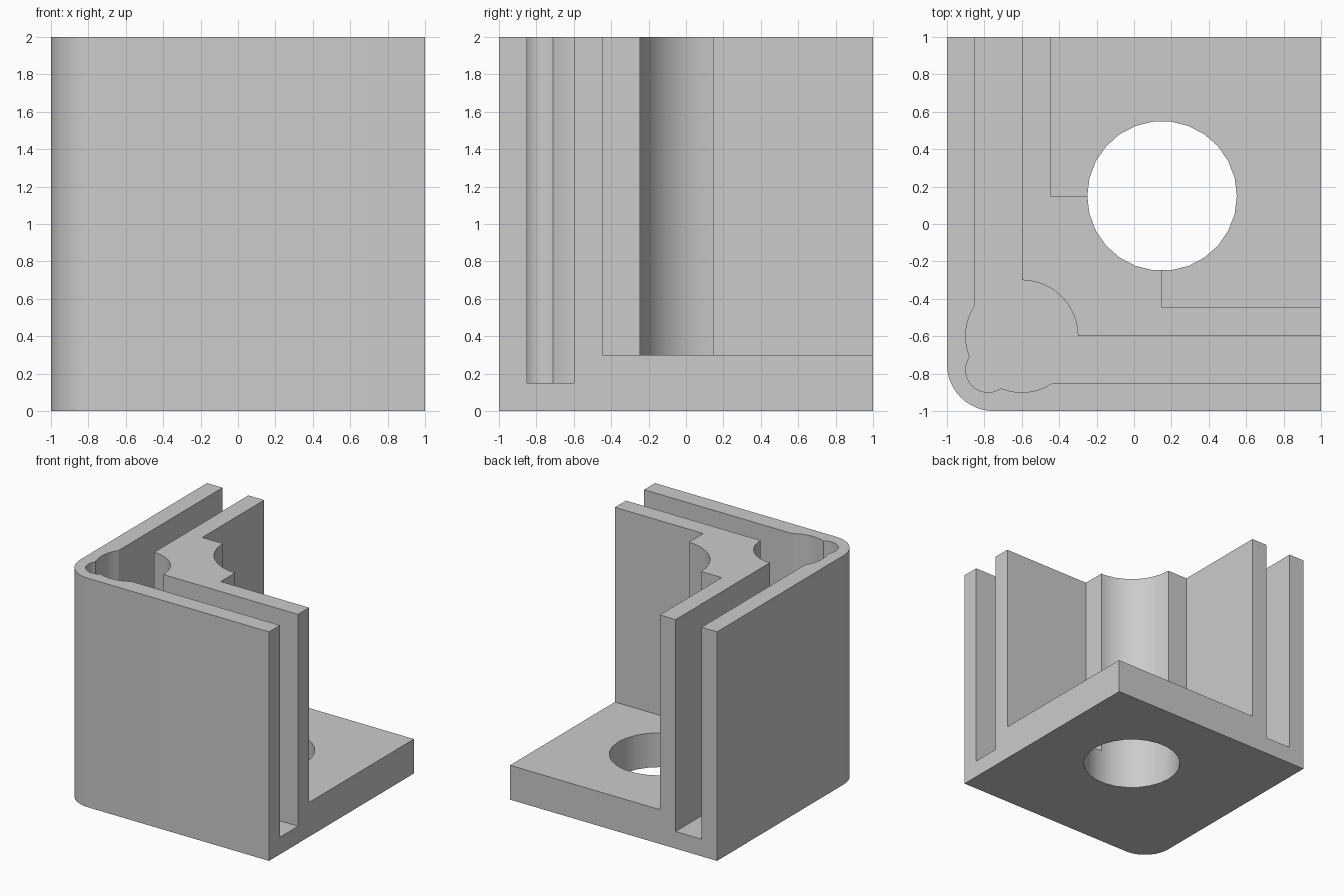
import bpy
import bmesh
from math import cos, sin, radians

if "Cube" in bpy.data.objects:
    bpy.data.objects.remove(bpy.data.objects["Cube"], do_unlink=True)

grey = bpy.data.materials.new("plain grey")
grey.use_nodes = True
grey.diffuse_color = (0.6, 0.6, 0.6, 1)
grey.node_tree.nodes["Principled BSDF"].inputs["Base Color"].default_value = (0.6, 0.6, 0.6, 1)


def arc(cx, cy, r, start, end, steps):
    """Points on a circular arc, angles in degrees."""
    angles = [radians(start + (end - start) * i / steps) for i in range(steps + 1)]
    return [(cx + r * cos(a), cy + r * sin(a)) for a in angles]


def prism(name, outline, bottom, top):
    """Extrude a flat outline from bottom to top."""
    bm = bmesh.new()
    base = bm.faces.new([bm.verts.new((x, y, bottom)) for x, y in outline])
    side = bmesh.ops.extrude_face_region(bm, geom=[base])
    moved = [v for v in side["geom"] if isinstance(v, bmesh.types.BMVert)]
    bmesh.ops.translate(bm, verts=moved, vec=(0, 0, top - bottom))
    bmesh.ops.recalc_face_normals(bm, faces=bm.faces)
    mesh = bpy.data.meshes.new(name)
    bm.to_mesh(mesh)
    bm.free()
    obj = bpy.data.objects.new(name, mesh)
    bpy.context.collection.objects.link(obj)
    mesh.materials.append(grey)
    return obj


# Block with one rounded vertical corner
block = prism("corner_bracket",
              arc(-0.75, -0.75, 0.25, 180, 270, 12) + [(1, -1), (1, 1), (-1, 1)], 0, 2)

# L-shaped panel slot with a round relief and a small lobe at the corner
slot_outline = ([(-0.85, 1.2)]
                + arc(-0.6, -0.6, 0.3, 146.4, 201.8, 8)
                + arc(-0.78, -0.78, 0.12, 145.2, 304.8, 16)[1:-1]
                + arc(-0.6, -0.6, 0.3, 248.2, 303.6, 8)
                + [(1.2, -0.85), (1.2, -0.6)]
                + arc(-0.6, -0.6, 0.3, 0, 90, 12)
                + [(-0.6, 1.2)])
slot = prism("panel_slot_cutter", slot_outline, 0.15, 2.2)

# Open space above the base plate, leaving a square boss at the inner corner
near, far = -0.447, 0.146
space = prism("inner_space_cutter",
              [(near, 1.2), (near, far), (far, far), (far, near), (1.2, near), (1.2, 1.2)],
              0.3, 2.2)

# Round bolt hole through the base and boss
hole = prism("bolt_hole_cutter", arc(0.15, 0.15, 0.4, 0, 360, 26)[:-1], -0.2, 2.2)

cutters = [slot, space, hole]
for cutter in cutters:
    cutter.hide_render = True
    cut = block.modifiers.new(cutter.name, "BOOLEAN")
    cut.operation = "DIFFERENCE"
    cut.solver = "EXACT"
    cut.object = cutter

# Apply the cuts, drop the cutters and smooth the curved walls
bpy.ops.object.select_all(action="DESELECT")
bpy.context.view_layer.objects.active = block
block.select_set(True)
for cutter in cutters:
    bpy.ops.object.modifier_apply(modifier=cutter.name)
    bpy.data.objects.remove(cutter, do_unlink=True)
bpy.ops.object.shade_smooth_by_angle(angle=radians(25))
